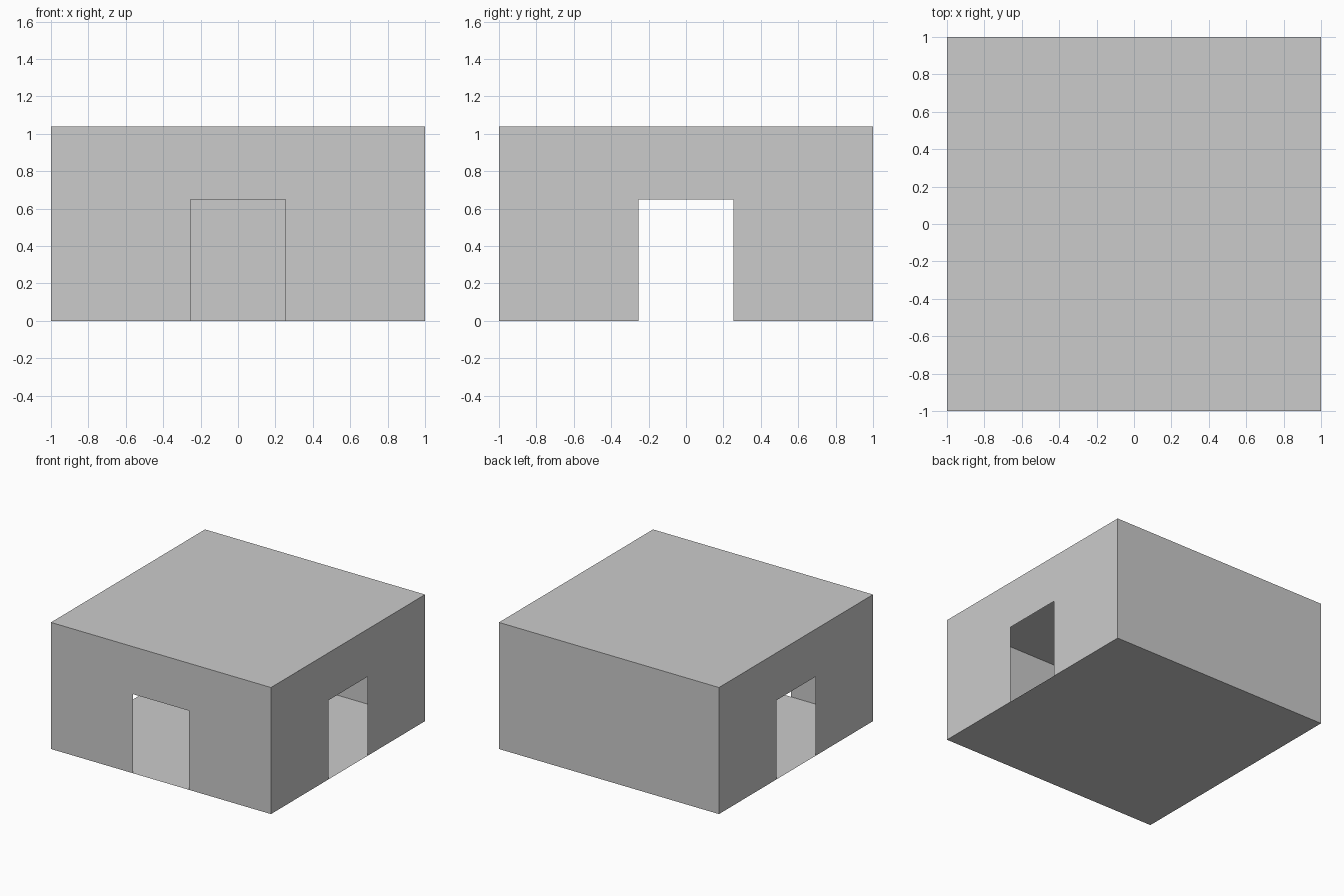
import bpy
from math import pi
from mathutils import Matrix

if "Cube" in bpy.data.objects:
    bpy.data.objects.remove(bpy.data.objects["Cube"])

HALF = 1.0       # half width of the square room
HEIGHT = 1.04
DOOR_HALF = 0.253
DOOR_TOP = 0.65


def sheet(name, points, matrix=Matrix()):
    """Single flat face with no thickness."""
    mesh = bpy.data.meshes.new(name)
    mesh.from_pydata([matrix @ Matrix.Translation(p).to_translation() for p in points],
                     [], [list(range(len(points)))])
    obj = bpy.data.objects.new(name, mesh)
    bpy.context.collection.objects.link(obj)
    return obj


# Wall outlines drawn on the front plane (y = -HALF)
solid = [(-HALF, -HALF, 0), (HALF, -HALF, 0),
         (HALF, -HALF, HEIGHT), (-HALF, -HALF, HEIGHT)]
doorway = [(-HALF, -HALF, 0), (-DOOR_HALF, -HALF, 0),
           (-DOOR_HALF, -HALF, DOOR_TOP), (DOOR_HALF, -HALF, DOOR_TOP),
           (DOOR_HALF, -HALF, 0)] + solid[1:]

# Four walls: doorways on three sides, solid at the back
walls = [("front_wall", doorway), ("right_wall", doorway),
         ("back_wall", solid), ("left_wall", doorway)]
for i, (name, outline) in enumerate(walls):
    sheet(name, outline, Matrix.Rotation(i * pi / 2, 4, 'Z'))

# Floor and flat roof
square = [(-HALF, -HALF), (HALF, -HALF), (HALF, HALF), (-HALF, HALF)]
sheet("floor", [(x, y, 0) for x, y in reversed(square)])
sheet("roof", [(x, y, HEIGHT) for x, y in square])
